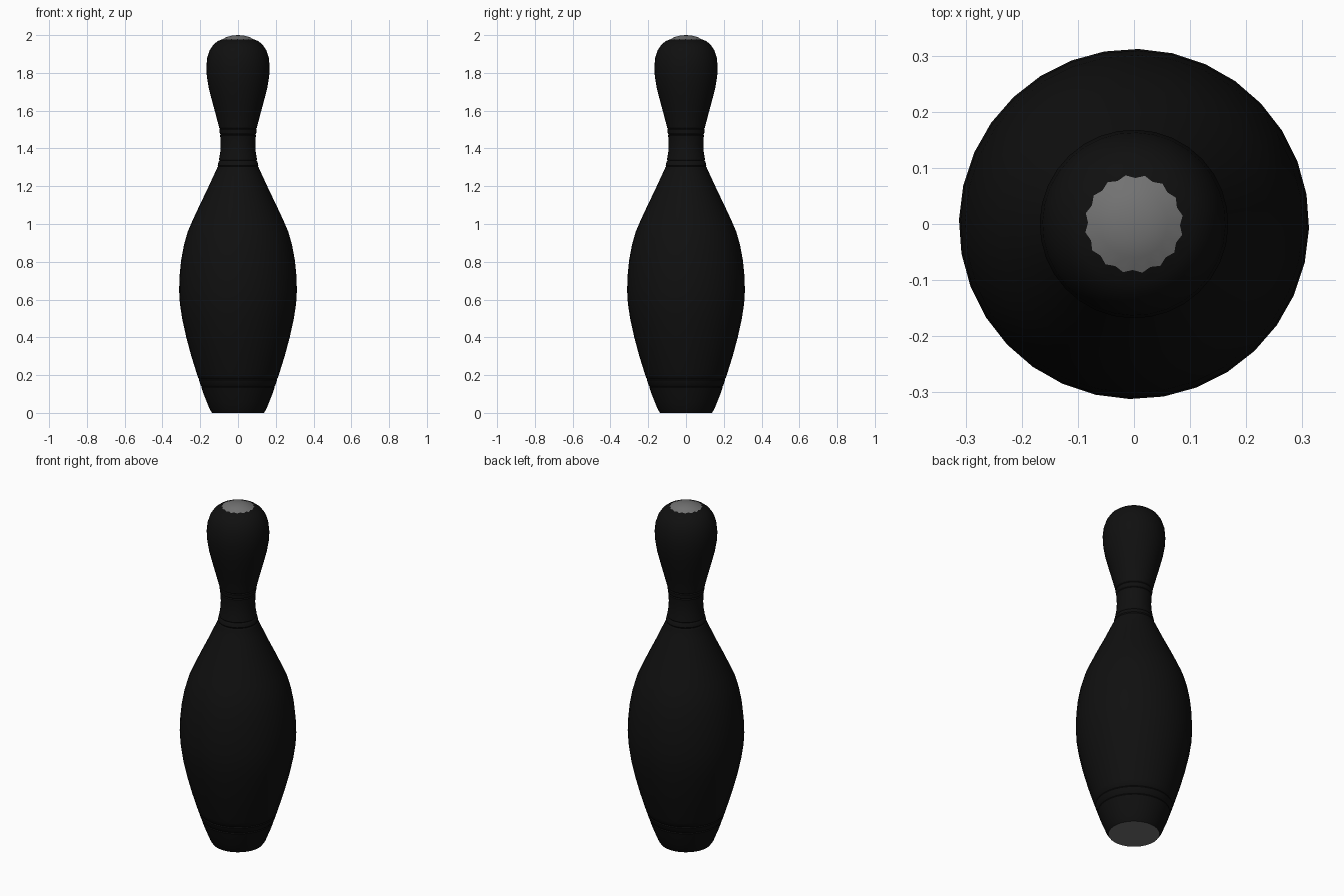
import bpy, bmesh, math

cube = bpy.data.objects.get("Cube")
if cube:
    bpy.data.objects.remove(cube, do_unlink=True)

SIDES = 32
TURN = math.radians(-1.5)
CAP_Z = 1.977


def material(name, value):
    mat = bpy.data.materials.new(name)
    mat.use_nodes = True
    color = (value, value, value, 1)
    mat.diffuse_color = color
    mat.node_tree.nodes["Principled BSDF"].inputs["Base Color"].default_value = color
    return mat


black = material("black", 0.005)
grey = material("grey", 0.17)

# Outline of the pin as (radius, height)
outline = [
    (0.137, 0.0), (0.150, 0.02), (0.166, 0.06), (0.182, 0.10), (0.206, 0.17),
    (0.219, 0.21), (0.247, 0.30), (0.274, 0.40), (0.296, 0.50), (0.308, 0.58),
    (0.312, 0.65), (0.309, 0.73), (0.301, 0.81), (0.286, 0.89), (0.266, 0.96),
    (0.240, 1.02), (0.203, 1.10), (0.164, 1.18), (0.132, 1.25), (0.111, 1.295),
    (0.101, 1.34), (0.094, 1.38), (0.092, 1.42), (0.094, 1.46), (0.101, 1.515),
    (0.118, 1.58), (0.137, 1.65), (0.155, 1.72), (0.165, 1.78), (0.168, 1.83),
    (0.163, 1.88), (0.150, 1.92), (0.130, 1.95), (0.106, 1.969), (0.085, CAP_Z),
    (0.060, 1.99), (0.030, 1.998),
]
groove_heights = [0.14, 0.18, 1.305, 1.335, 1.475, 1.505]


def radius_at(z):
    for (r0, z0), (r1, z1) in zip(outline, outline[1:]):
        if z0 <= z <= z1:
            return r0 + (r1 - r0) * (z - z0) / (z1 - z0)


# Fine grooves cut into the outline around the foot and the neck
profile = [p for p in outline if all(abs(p[1] - g) > 0.006 for g in groove_heights)]
for g in groove_heights:
    for dz, depth in ((-0.006, 0), (0, 0.004), (0.006, 0)):
        profile.append((radius_at(g + dz) - depth, g + dz))
profile.sort(key=lambda p: p[1])

# Turn the outline into rings; the edge of the cap is scalloped
bm = bmesh.new()
rings = []
for r, z in profile:
    ring = []
    for i in range(SIDES):
        a = TURN + math.tau * i / SIDES
        scallop = (0.003 if i % 2 else -0.003) if z == CAP_Z else 0
        ring.append(bm.verts.new(((r + scallop) * math.cos(a),
                                  (r + scallop) * math.sin(a), z - scallop * 0.5)))
    rings.append(ring)

for low, high in zip(rings, rings[1:]):
    for i in range(SIDES):
        j = (i + 1) % SIDES
        bm.faces.new((low[i], low[j], high[j], high[i]))

# Close the crown and the base
tip = bm.verts.new((0, 0, 2.0))
for i in range(SIDES):
    bm.faces.new((rings[-1][i], rings[-1][(i + 1) % SIDES], tip))
bm.faces.new(list(reversed(rings[0])))
bm.normal_update()

# Grey crown and underside, black everywhere else
for face in bm.faces:
    z = face.calc_center_median().z
    face.material_index = 1 if z > CAP_Z + 0.002 or z < 0.001 else 0

mesh = bpy.data.meshes.new("pin_body")
bm.to_mesh(mesh)
bm.free()
mesh.materials.append(black)
mesh.materials.append(grey)
pin = bpy.data.objects.new("pin_body", mesh)
bpy.context.collection.objects.link(pin)

bpy.ops.object.select_all(action='DESELECT')
pin.select_set(True)
bpy.context.view_layer.objects.active = pin
bpy.ops.object.shade_smooth_by_angle(angle=math.radians(30))
